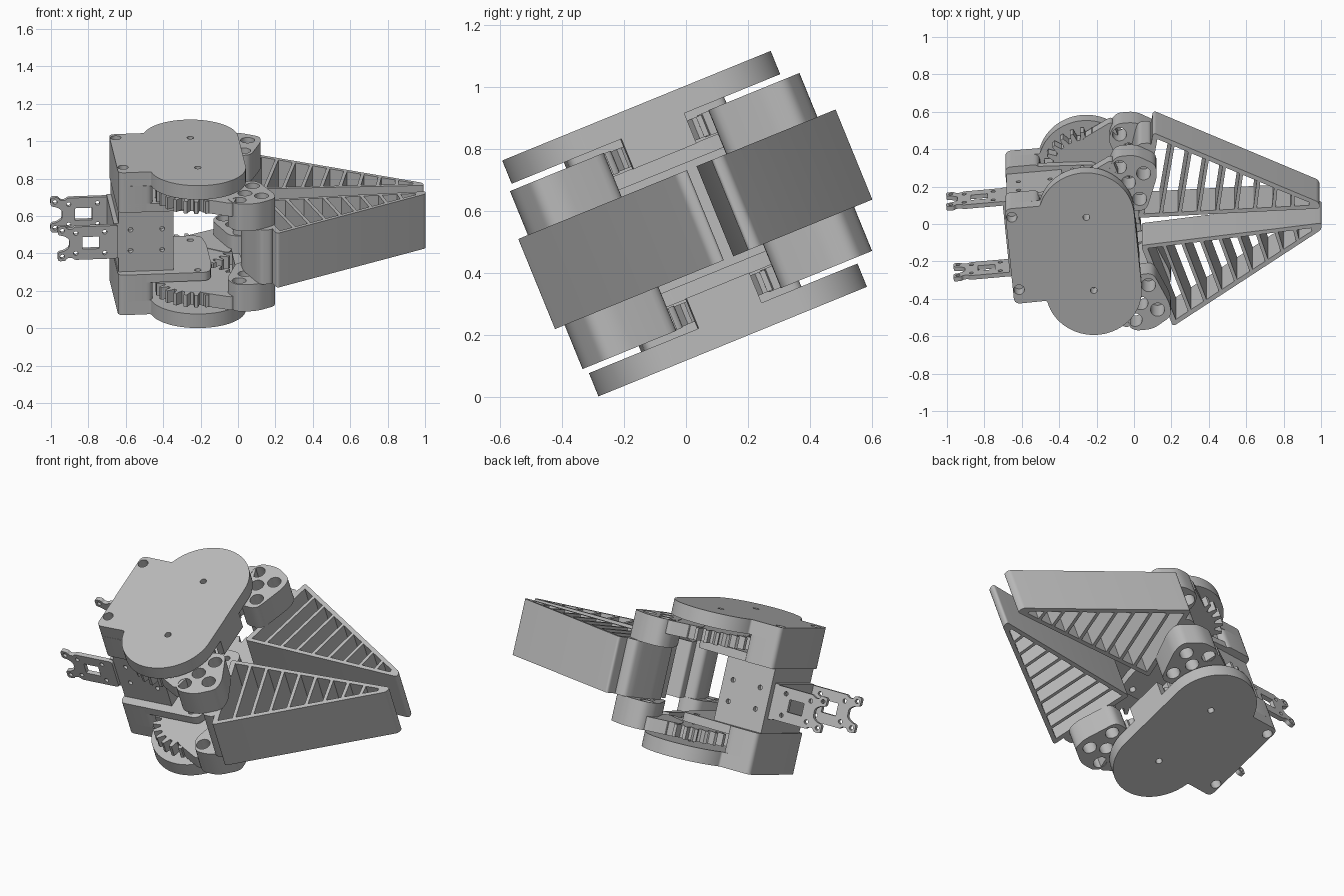
import bpy, bmesh, math
from mathutils import Matrix, Vector

cube = bpy.data.objects.get("Cube")
if cube:
    bpy.data.objects.remove(cube, do_unlink=True)

# One grey for every part
grey = bpy.data.materials.new("mid grey")
grey.use_nodes = True
colour = (0.5, 0.5, 0.5, 1)
grey.diffuse_color = colour
grey.node_tree.nodes["Principled BSDF"].inputs["Base Color"].default_value = colour

# The whole gripper is tilted about x and slightly turned in its own plane
FRAME = (Matrix.Translation((0, 0, 0.56)) @ Matrix.Rotation(math.radians(22.2), 4, 'X')
         @ Matrix.Translation((-0.235, -0.005, 0)) @ Matrix.Rotation(math.radians(5.4), 4, 'Z'))
UPRIGHT = Matrix.Rotation(math.pi / 2, 4, 'X')
SIDES = (("rear", 1), ("front", -1))
LEVELS = (("upper", 1), ("lower", -1))
parts = []


def arc(cx, cy, r, start, end, steps):
    return [(cx + r * math.cos(math.radians(start + (end - start) * i / steps)),
             cy + r * math.sin(math.radians(start + (end - start) * i / steps)))
            for i in range(steps + 1)]


def circle(cx, cy, r, steps=24):
    return arc(cx, cy, r, 0, 360, steps)[:-1]


def rect(x0, x1, y0, y1):
    return [(x0, y0), (x1, y0), (x1, y1), (x0, y1)]


def rounded(points, radius):
    """Fillet every corner of an outline."""
    out = []
    pts = [Vector(p) for p in points]
    for i, p in enumerate(pts):
        before, after = pts[i - 1] - p, pts[(i + 1) % len(pts)] - p
        r = min(radius, 0.45 * before.length, 0.45 * after.length)
        a, b = p + before.normalized() * r, p + after.normalized() * r
        for k in range(6):
            t = k / 5
            out.append(tuple(a * (1 - t) ** 2 + p * 2 * t * (1 - t) + b * t * t))
    return out


def flip(points, s):
    return [(x, y * s) for x, y in points]


def plate(name, loops, low, high, upright=False):
    """Extrude an outline with holes between two heights."""
    curve = bpy.data.curves.new(name, 'CURVE')
    curve.dimensions = '2D'
    curve.fill_mode = 'BOTH'
    curve.extrude = abs(high - low) / 2
    for loop in loops:
        spline = curve.splines.new('POLY')
        spline.points.add(len(loop) - 1)
        for point, (x, y) in zip(spline.points, loop):
            point.co = (x, y, 0, 1)
        spline.use_cyclic_u = True
    temp = bpy.data.objects.new(name + "_outline", curve)
    bpy.context.collection.objects.link(temp)
    graph = bpy.context.evaluated_depsgraph_get()
    mesh = bpy.data.meshes.new_from_object(temp.evaluated_get(graph))
    bpy.data.objects.remove(temp, do_unlink=True)
    bm = bmesh.new()
    bm.from_mesh(mesh)
    bmesh.ops.remove_doubles(bm, verts=bm.verts, dist=1e-5)
    bmesh.ops.recalc_face_normals(bm, faces=bm.faces)
    middle = (low + high) / 2
    place = UPRIGHT @ Matrix.Translation((0, 0, -middle)) if upright else Matrix.Translation((0, 0, middle))
    bm.transform(FRAME @ place)
    bm.to_mesh(mesh)
    bm.free()
    mesh.materials.clear()
    mesh.materials.append(grey)
    obj = bpy.data.objects.new(name, mesh)
    bpy.context.collection.objects.link(obj)
    parts.append(obj)


# Shared sizes
AXIS, REAR, FRONT, BACK = 0.212, 0.30, -0.25, -0.43
plate_outline = rounded(arc(0, -AXIS, 0.257, 188, 360, 36) + arc(0, AXIS, 0.257, 0, 160, 36)
                        + [(BACK, REAR), (BACK, FRONT)], 0.035)
block_outline = rounded([(BACK, FRONT), (-0.245, FRONT), (-0.235, 0.02), (-0.245, REAR), (BACK, REAR)], 0.035)
cover_outline = rounded([(BACK, FRONT), (0.06, FRONT), (0.08, -0.15), (0.08, 0.15), (0.06, 0.27), (BACK, REAR)], 0.04)
axis_holes = [circle(0, s * AXIS, 0.018) for s in (1, -1)]
screw_holes = [circle(-0.397, y, 0.028) for y in (0.25, -0.17)]

# Knuckle: thick drilled arm, thin link back to the gear, column behind the finger
arm_outline = rounded([(0.135, 0.42), (0.18, 0.505), (0.29, 0.505), (0.395, 0.44), (0.395, 0.37),
                       (0.32, 0.18), (0.21, 0.19)], 0.04)
arm_holes = [circle(x, y, 0.038) for x, y in ((0.2, 0.443), (0.325, 0.395), (0.24, 0.35), (0.29, 0.25))]
link_outline = rounded([(-0.01, 0.4), (0.165, 0.49), (0.19, 0.40), (0.23, 0.22), (0.2, 0.14), (0.05, 0.25)], 0.03)
column_outline = rounded([(0.23, 0.2), (0.235, 0.30), (0.29, 0.47), (0.31, 0.505), (0.38, 0.505), (0.31, 0.18)], 0.03)


def gear_outline(cy, turn):
    teeth, out = 24, []
    for i in range(teeth):
        for offset, r in ((-0.34, 0.185), (-0.15, 0.228), (0.15, 0.228), (0.34, 0.185)):
            a = math.tau * (i + offset + turn) / teeth
            out.append((r * math.cos(a), cy + r * math.sin(a)))
    return out


# Mirrored housings, gears and knuckle arms
for level, up in LEVELS:
    plate(level + "_housing_plate", [plate_outline] + axis_holes + screw_holes, 0.33 * up, 0.411 * up)
    plate(level + "_housing_block", [block_outline], 0.18 * up, 0.332 * up)
    plate(level + "_gear_cover", [cover_outline] + axis_holes, 0.18 * up, 0.228 * up)
    plate(level + "_gear_guard", [rect(0.215, 0.256, -0.11, 0.11)], 0.225 * up, 0.332 * up)
    for side, s in SIDES:
        plate(f"{level}_{side}_gear", [gear_outline(s * AXIS, 0 if s > 0 else 0.5), circle(0, s * AXIS, 0.02)],
              0.235 * up, 0.305 * up)
        plate(f"{level}_{side}_gear_link", [flip(link_outline, s)], 0.232 * up, 0.308 * up)
        plate(f"{level}_{side}_knuckle_arm", [flip(p, s) for p in [arm_outline] + arm_holes],
              0.155 * up, 0.31 * up)


# Ribbed fingers with open cells
def finger_loops():
    base_in, base_out = Vector((0.265, 0.08)), Vector((0.392, 0.562))
    tip_in, tip_out = Vector((1.24, 0.042)), Vector((1.235, 0.08))
    loops = [rounded([base_in, base_out, tip_out, tip_in], 0.02)]
    cells, wall, rib = 9, 0.022, 0.02

    def across(t):
        a, b = base_in.lerp(tip_in, t), base_out.lerp(tip_out, t)
        step = (b - a).normalized()
        return a + step * wall, b - step * wall * 1.15
    for i in range(cells):
        t0, t1 = 0.03 + 0.93 * i / cells, 0.03 + 0.93 * (i + 1) / cells - rib
        a0, b0 = across(t0)
        a1, b1 = across(t1)
        if (b1 - a1).y > 0.005:
            loops.append([tuple(p) for p in (a0, b0, b1, a1)])
    return loops


for side, s in SIDES:
    plate(side + "_finger", [flip(p, s) for p in finger_loops()], -0.157, 0.157)
    plate(side + "_knuckle_column", [flip(column_outline, s)], -0.157, 0.157)

# Servo body with drilled end caps, set back from the housing edges
SERVO_FRONT, SERVO_REAR, CAP = -0.2, 0.26, 0.03
servo = rect(BACK + 0.005, -0.13, -0.182, 0.182)
drill = [circle(x, y, 0.013, 16) for x in (-0.36, -0.19) for y in (-0.06, 0.06)]
plate("servo_core", [servo], SERVO_FRONT + CAP, SERVO_REAR - CAP, True)
plate("servo_front_cap", [servo] + drill, SERVO_FRONT, SERVO_FRONT + CAP, True)
plate("servo_rear_cap", [servo] + drill, SERVO_REAR - CAP, SERVO_REAR, True)

# Forked mounting brackets at the back
half = [(-0.43, 0.095), (-0.66, 0.095), (-0.675, 0.082), (-0.7, 0.082), (-0.712, 0.1), (-0.752, 0.1),
        (-0.752, 0.05), (-0.72, 0.045), (-0.69, 0.025)]
fork = rounded(half + flip(half[::-1], -1), 0.015)
fork_holes = [circle(x, y * s, 0.012, 16) for s in (1, -1) for x, y in ((-0.728, 0.074), (-0.655, 0.058), (-0.5, 0.06))]
for side, s in SIDES:
    plate(side + "_bracket_fork", [fork, rect(-0.62, -0.53, -0.035, 0.035)] + fork_holes,
          s * 0.205 - 0.012, s * 0.205 + 0.012, True)
plate("bracket_flange", [rect(-0.45, -0.42, -0.2, 0.217)], -0.1, 0.1)

# Smooth curved walls, keep edges crisp
bpy.ops.object.select_all(action='DESELECT')
for obj in parts:
    obj.select_set(True)
bpy.context.view_layer.objects.active = parts[0]
bpy.ops.object.shade_smooth_by_angle(angle=math.radians(30))
